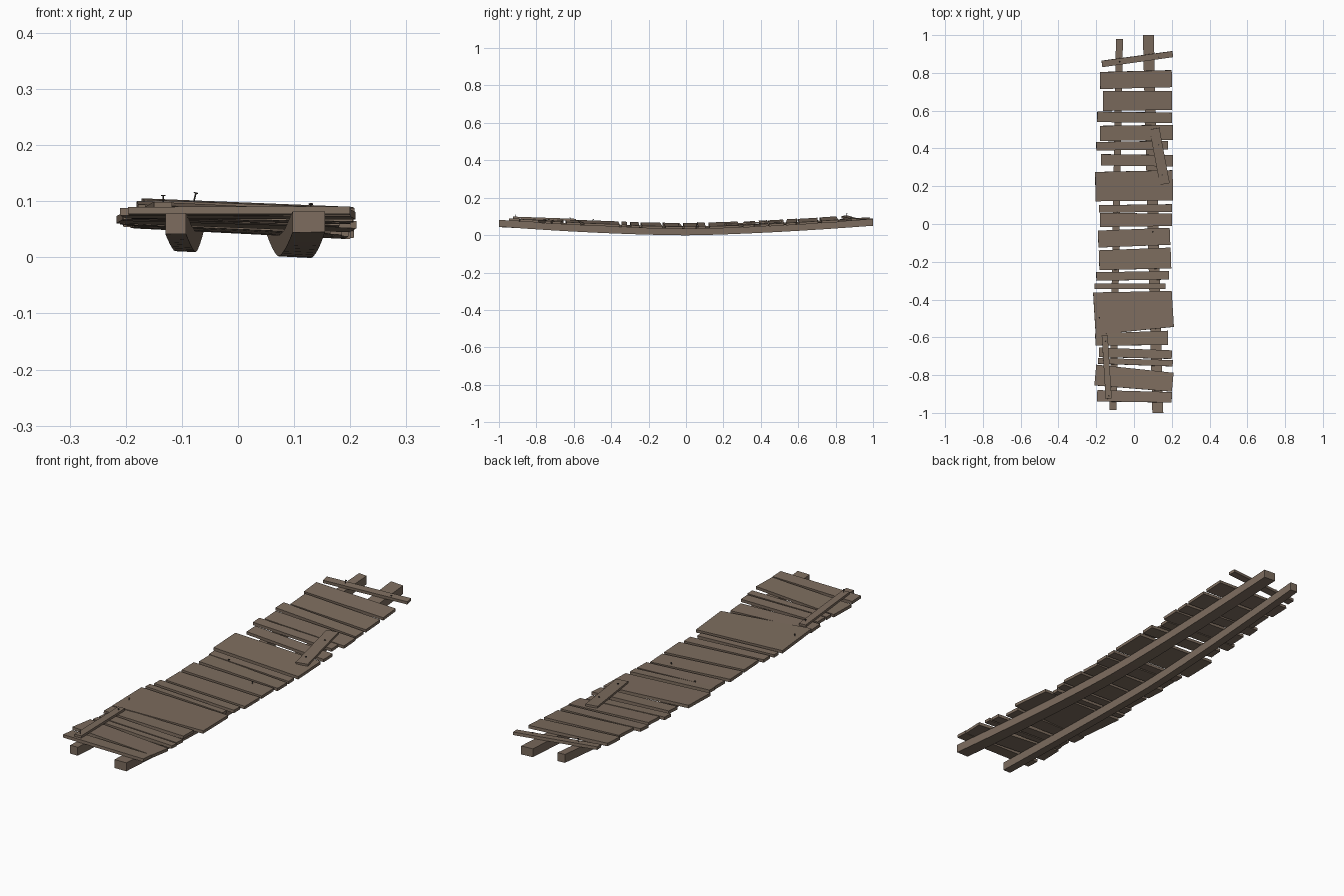
import bpy
import bmesh
from mathutils import Vector, Matrix

cube = bpy.data.objects.get("Cube")
if cube:
    bpy.data.objects.remove(cube, do_unlink=True)


def material(name, color):
    m = bpy.data.materials.new(name)
    m.use_nodes = True
    m.diffuse_color = color
    m.node_tree.nodes["Principled BSDF"].inputs["Base Color"].default_value = color
    return m


wood = material("weathered_wood", (0.205, 0.152, 0.113, 1))
iron = material("dark_iron", (0.06, 0.05, 0.045, 1))


def deck(x, y):
    """Height of the sagging, slightly twisted surface on top of the beams."""
    rise = 0.038 if y < 0 else 0.050
    slope = -0.05 + 0.06 * max(0, -y) ** 2
    return 0.0425 + rise * abs(y) ** 1.5 + slope * x


def add_object(name, bm, mat):
    bmesh.ops.recalc_face_normals(bm, faces=bm.faces)
    mesh = bpy.data.meshes.new(name)
    bm.to_mesh(mesh)
    bm.free()
    mesh.materials.append(mat)
    ob = bpy.data.objects.new(name, mesh)
    bpy.context.collection.objects.link(ob)
    return ob


def beam(name, start, end, width, height, segments=16):
    """Square beam swept along the sagging deck line."""
    bm = bmesh.new()
    rings = []
    for i in range(segments + 1):
        p = Vector(start).lerp(Vector(end), i / segments)
        ring = []
        for sx, drop in ((-1, 0), (1, 0), (1, height), (-1, height)):
            x = p.x + sx * width / 2
            ring.append(bm.verts.new((x, p.y, deck(x, p.y) - drop)))
        rings.append(ring)
    for a, b in zip(rings, rings[1:]):
        for k in range(4):
            n = (k + 1) % 4
            bm.faces.new((a[k], a[n], b[n], b[k]))
    bm.faces.new(rings[0])
    bm.faces.new(rings[-1])
    return add_object(name, bm, wood)


def board(name, a, b, width_a, width_b, thickness, lift=0.0):
    """Flat board from point a to point b, resting on the deck line."""
    pa = Vector((a[0], a[1], deck(*a) + lift))
    pb = Vector((b[0], b[1], deck(*b) + lift))
    along = (pb - pa).normalized()
    mid = (pa + pb) / 2
    pitch = (deck(mid.x, mid.y + 0.05) - deck(mid.x, mid.y - 0.05)) / 0.1
    if abs(along.x) > abs(along.y):
        side = Vector((0, 1, pitch))
    else:
        side = Vector((-1, 0, 0))
    up = along.cross(side).normalized()
    if up.z < 0:
        up = -up
    side = up.cross(along)
    bm = bmesh.new()
    rings = []
    for p, w in ((pa, width_a), (pb, width_b)):
        rings.append([bm.verts.new(p + side * s * w / 2 + up * h * thickness)
                      for s, h in ((-1, 0), (1, 0), (1, 1), (-1, 1))])
    r, q = rings
    for k in range(4):
        n = (k + 1) % 4
        bm.faces.new((r[k], r[n], q[n], q[k]))
    bm.faces.new(r)
    bm.faces.new(q)
    return add_object(name, bm, wood)


def nail(name, x, y, base, length, lean=(0, 0)):
    """Thin shank with a flat head, leaning a little."""
    bm = bmesh.new()
    for radius, depth, z in ((0.0014, length, length / 2), (0.004, 0.002, length)):
        bmesh.ops.create_cone(bm, cap_ends=True, segments=8, radius1=radius,
                              radius2=radius, depth=depth,
                              matrix=Matrix.Translation((0, 0, z)))
    turn = Vector((0, 0, 1)).rotation_difference(Vector((lean[0], lean[1], 1)))
    place = Matrix.Translation((x, y, deck(x, y) + base))
    bm.transform(place @ turn.to_matrix().to_4x4())
    return add_object(name, bm, iron)


# Supporting beams
beam("left_beam", (0.126, -1.0), (0.076, 1.0), 0.058, 0.037)
beam("right_beam", (-0.111, -0.985), (-0.077, 0.98), 0.037, 0.037)

# Cross planks: left end x, y, width, then right end x, y, width, then lift
planks = (
    (-0.195, -0.91, 0.06, 0.20, -0.918, 0.055, 0),
    (-0.205, -0.80, 0.11, 0.205, -0.838, 0.10, 0),
    (-0.19, -0.725, 0.03, 0.205, -0.738, 0.033, 0),
    (-0.185, -0.68, 0.05, 0.20, -0.692, 0.045, 0),
    (-0.205, -0.612, 0.065, 0.18, -0.603, 0.075, 0),
    (-0.21, -0.475, 0.225, 0.205, -0.45, 0.19, 0.002),
    (-0.21, -0.33, 0.03, 0.165, -0.33, 0.03, 0),
    (-0.20, -0.278, 0.045, 0.185, -0.272, 0.045, 0),
    (-0.185, -0.192, 0.105, 0.195, -0.18, 0.11, 0),
    (-0.19, -0.08, 0.09, 0.19, -0.065, 0.09, 0),
    (-0.18, 0.022, 0.075, 0.20, 0.022, 0.065, 0),
    (-0.185, 0.08, 0.04, 0.20, 0.085, 0.04, 0.001),
    (-0.205, 0.198, 0.155, 0.205, 0.205, 0.16, 0),
    (-0.175, 0.34, 0.06, 0.205, 0.335, 0.06, 0),
    (-0.20, 0.412, 0.045, 0.18, 0.418, 0.045, 0),
    (-0.18, 0.48, 0.08, 0.205, 0.485, 0.08, 0),
    (-0.195, 0.568, 0.055, 0.20, 0.562, 0.055, 0),
    (-0.165, 0.652, 0.105, 0.20, 0.655, 0.10, 0),
    (-0.18, 0.76, 0.09, 0.20, 0.77, 0.09, 0),
    (-0.17, 0.848, 0.034, 0.205, 0.90, 0.032, 0.001),
)
for i, (xa, ya, wa, xb, yb, wb, lift) in enumerate(planks):
    board(f"cross_plank_{i + 1}", (xa, ya), (xb, yb), wa, wb, 0.013, lift)

# Loose repair boards lying on the planks
board("back_repair_board", (0.108, 0.505), (0.163, 0.212), 0.053, 0.053, 0.009, 0.013)
board("front_repair_board", (-0.155, -0.59), (-0.134, -0.925), 0.032, 0.032, 0.010, 0.013)

# Protruding nails
nails = (
    (-0.133, -0.91, 0.015, 0.02, (0, 0)),
    (-0.08, 0.86, 0.008, 0.021, (0.25, 0)),
    (0.13, 0.88, 0.005, 0.013, (0, 0.2)),
    (0.10, -0.045, 0.005, 0.017, (0, 0.3)),
    (-0.09, 0.06, 0.005, 0.015, (0.1, 0.2)),
    (-0.183, -0.50, 0.005, 0.018, (0, 0.2)),
    (0.13, 0.42, 0.013, 0.013, (0, 0)),
    (0.15, 0.26, 0.013, 0.013, (0, 0)),
    (-0.15, -0.62, 0.015, 0.014, (0.1, 0)),
)
for i, spec in enumerate(nails):
    nail(f"nail_{i + 1}", *spec)
